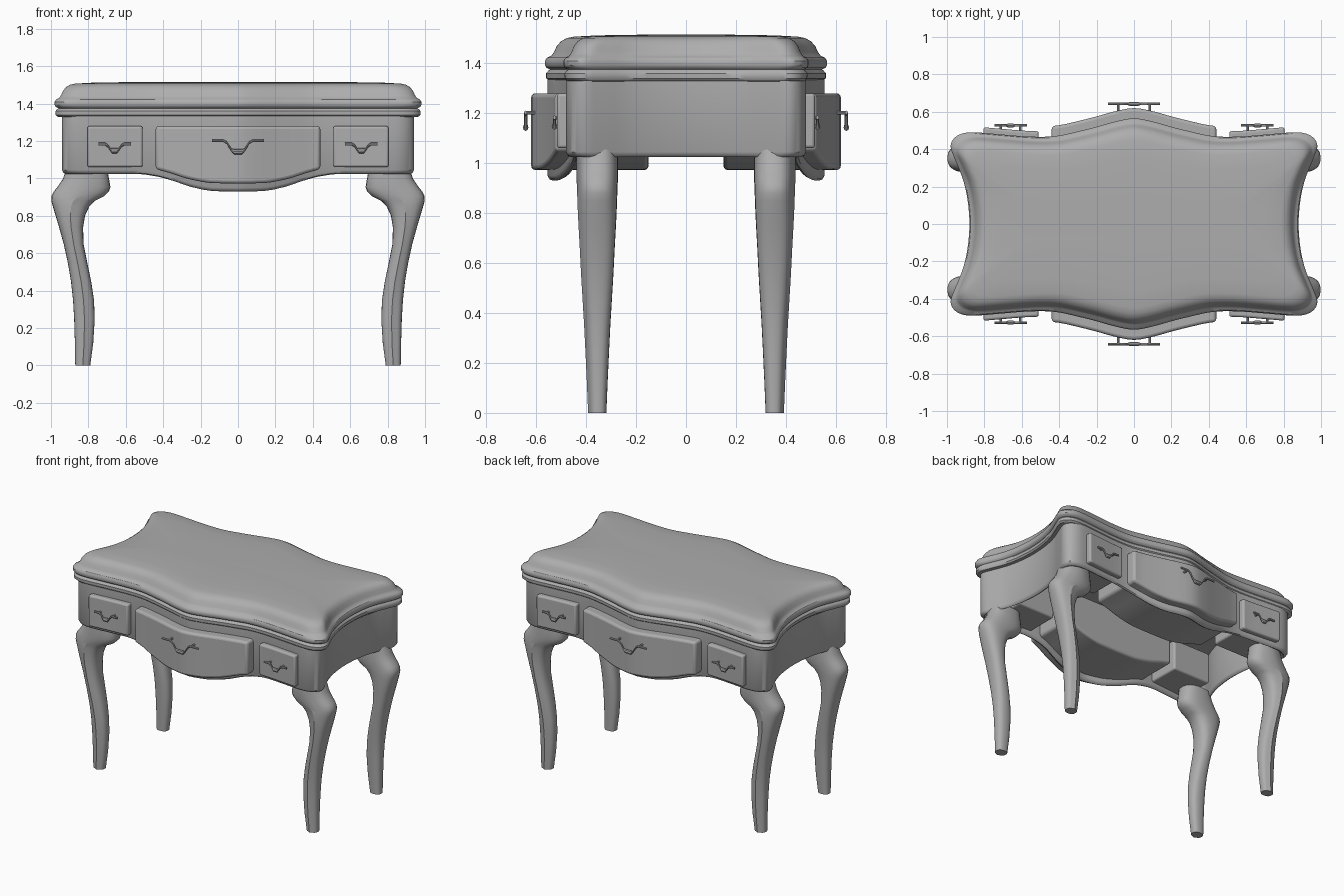
import bpy, bmesh, math
from mathutils import Vector

cube = bpy.data.objects.get("Cube")
if cube:
    bpy.data.objects.remove(cube)

grey = bpy.data.materials.new("plain grey")
grey.use_nodes = True
COLOR = (0.42, 0.42, 0.42, 1)
grey.diffuse_color = COLOR
grey.node_tree.nodes["Principled BSDF"].inputs["Base Color"].default_value = COLOR


def lerp(table, x):
    """Piecewise linear lookup in a list of (x, value) pairs."""
    for (x0, v0), (x1, v1) in zip(table, table[1:]):
        if x <= x1:
            return v0 + (v1 - v0) * max(0, (x - x0) / (x1 - x0))
    return table[-1][1]


def loft(name, rings, bevel=0.0, angle=35, mirror=(1, 1)):
    """Skin closed rings of equal length, cap both ends."""
    bm = bmesh.new()
    rows = [[bm.verts.new((x * mirror[0], y * mirror[1], z)) for x, y, z in r] for r in rings]
    n = len(rows[0])
    for a, b in zip(rows, rows[1:]):
        for i in range(n):
            j = (i + 1) % n
            bm.faces.new((a[i], a[j], b[j], b[i]))
    bm.faces.new(rows[0])
    bm.faces.new(rows[-1])
    bmesh.ops.recalc_face_normals(bm, faces=bm.faces)
    mesh = bpy.data.meshes.new(name)
    bm.to_mesh(mesh)
    bm.free()
    mesh.materials.append(grey)
    ob = bpy.data.objects.new(name, mesh)
    bpy.context.collection.objects.link(ob)
    if bevel:
        mod = ob.modifiers.new("rounded edges", "BEVEL")
        mod.width, mod.segments, mod.limit_method = bevel, 3, "ANGLE"
        mod.angle_limit = math.radians(40)
    bpy.ops.object.select_all(action="DESELECT")
    ob.select_set(True)
    bpy.context.view_layer.objects.active = ob
    bpy.ops.object.shade_smooth_by_angle(angle=math.radians(angle))
    return ob


# Serpentine plan outline: one quarter, mirrored into a closed smooth loop
quarter = [(0, .565), (.1, .548), (.2, .52), (.3, .495), (.42, .47), (.55, .467),
           (.7, .478), (.85, .49), (.92, .483), (.965, .455), (.98, .41),
           (.955, .34), (.915, .24), (.89, .13), (.88, 0)]
half = quarter + [(x, -y) for x, y in quarter[-2::-1]]
loop = [Vector(p) for p in half + [(-x, y) for x, y in half[-2:0:-1]]]
outline = []
for i in range(len(loop)):
    a, b, c, d = (loop[(i + k) % len(loop)] for k in (-1, 0, 1, 2))
    for s in range(4):
        t = s / 4
        outline.append(0.5 * (2 * b + (c - a) * t + (2 * a - 5 * b + 4 * c - d) * t * t
                              + (3 * b - a - 3 * c + d) * t ** 3))
front_curve = [(p.x, p.y) for p in outline[:29]]


def ring(inset, height, sx=1.0, sy=1.0):
    kx, ky = sx * (1 - inset / .98), sy * (1 - inset / .53)
    return [(p.x * kx, p.y * ky, height(p.x) if callable(height) else height) for p in outline]


# Moulded table top with a double bead and soft shoulder
top_profile = [(.05, 1.328), (.015, 1.33), (.005, 1.34), (.004, 1.36), (.012, 1.37), (.02, 1.375),
               (.006, 1.382), (0, 1.393), (0, 1.41), (.008, 1.423), (.024, 1.43), (.034, 1.445),
               (.044, 1.468), (.06, 1.488), (.082, 1.501), (.11, 1.507), (.2, 1.512), (.38, 1.515)]
loft("table_top", [ring(i, z) for i, z in top_profile])

# Apron: hollow shell whose lower edge drops under the centre drawers
edge = [(0, .93), (.14, .932), (.2, .94), (.28, .958), (.36, .985), (.44, 1.007), (.52, 1.02), (.58, 1.025)]


def lower(extra):
    return lambda x: lerp(edge, abs(x)) + extra


apron_profile = [(0, 1.335), (0, lower(.02)), (.008, lower(.006)), (.02, lower(0)),
                 (.032, lower(.006)), (.04, lower(.02)), (.04, 1.335)]
loft("apron", [ring(i, z, .96, .982) for i, z in apron_profile])


# Drawers: bodies whose fronts follow the outline
def drawer(name, x0, x1, depth, out, low, high, side, bevel):
    rows = []
    for k in range(25):
        x = x0 + (x1 - x0) * k / 24
        y, z = -lerp(front_curve, abs(x)) - out, low(x)
        rows.append([(x, y, z), (x, -depth, z), (x, -depth, high), (x, y, high)])
    loft(name, rows, bevel, mirror=(1, side))


# Handles: a dipped bail on two posts
def handle(name, cx, z, y, scale, drop, back, side):
    path = [(-.14, 0), (-.08, 0), (-.06, -.2), (-.035, -.85), (-.02, -1),
            (.02, -1), (.035, -.85), (.06, -.2), (.08, 0), (.14, 0)]
    rows = []
    for px, pz in path:
        r = .008 + (.006 if abs(px) < .03 else 0)
        rows.append([(cx + px * scale, y + r * .8 * math.cos(a), z + pz * drop + r * math.sin(a))
                     for a in (math.tau * k / 8 for k in range(8))])
    loft(name + "_bail", rows, mirror=(1, side))
    for e in (-.085, .085):
        post = [[(cx + e * scale + .007 * math.cos(a), py, z + .007 * math.sin(a))
                 for a in (math.tau * k / 8 for k in range(8))] for py in (y, back)]
        loft(name + "_post", post, mirror=(1, side))


for side, word in ((1, "front"), (-1, "back")):
    drawer(word + "_centre_drawer", -.44, .44, .15, .055, lower(.043), 1.28, side, .016)
    handle(word + "_centre_handle", 0, 1.203, -.642, 1, .06, -.57, side)
    for s, hand in ((-1, "right"), (1, "left")):
        drawer(f"{word}_{hand}_drawer", s * .51, s * .805, .2, .03, lambda x: 1.06, 1.28, side, .012)
        handle(f"{word}_{hand}_handle", s * .66, 1.183, -.527, .62, .035, -.49, side)

# Cabriole legs: height, inner x, outer x, half depth
leg_rows = [(1.06, .70, .915, .078), (1.0, .69, .935, .08), (.955, .682, .965, .08), (.93, .69, .985, .079),
            (.905, .715, .998, .078), (.88, .765, .998, .077), (.85, .795, .99, .076), (.8, .818, .975, .074),
            (.74, .828, .957, .071), (.65, .826, .932, .066), (.55, .806, .91, .061), (.45, .785, .893, .055),
            (.35, .77, .882, .049), (.25, .766, .876, .044), (.12, .774, .872, .038), (0, .79, .87, .033)]


def leg_section(z, inner, outer, depth):
    pts = []
    for k in range(24):
        a = math.tau * k / 24
        c, s = math.cos(a), math.sin(a)
        # squarish section with a raised rib down the face
        x = math.copysign(abs(c) ** .8, c)
        y = math.copysign(abs(s) ** .8, s)
        rib = .007 if k == 18 else 0
        pts.append(((inner + outer) / 2 + x * (outer - inner) / 2, -.352 + y * depth - rib, z))
    return pts


for sy, word in ((1, "front"), (-1, "back")):
    for sx, hand in ((1, "left"), (-1, "right")):
        loft(f"{word}_{hand}_leg", [leg_section(*r) for r in leg_rows], angle=28, mirror=(sx, sy))
